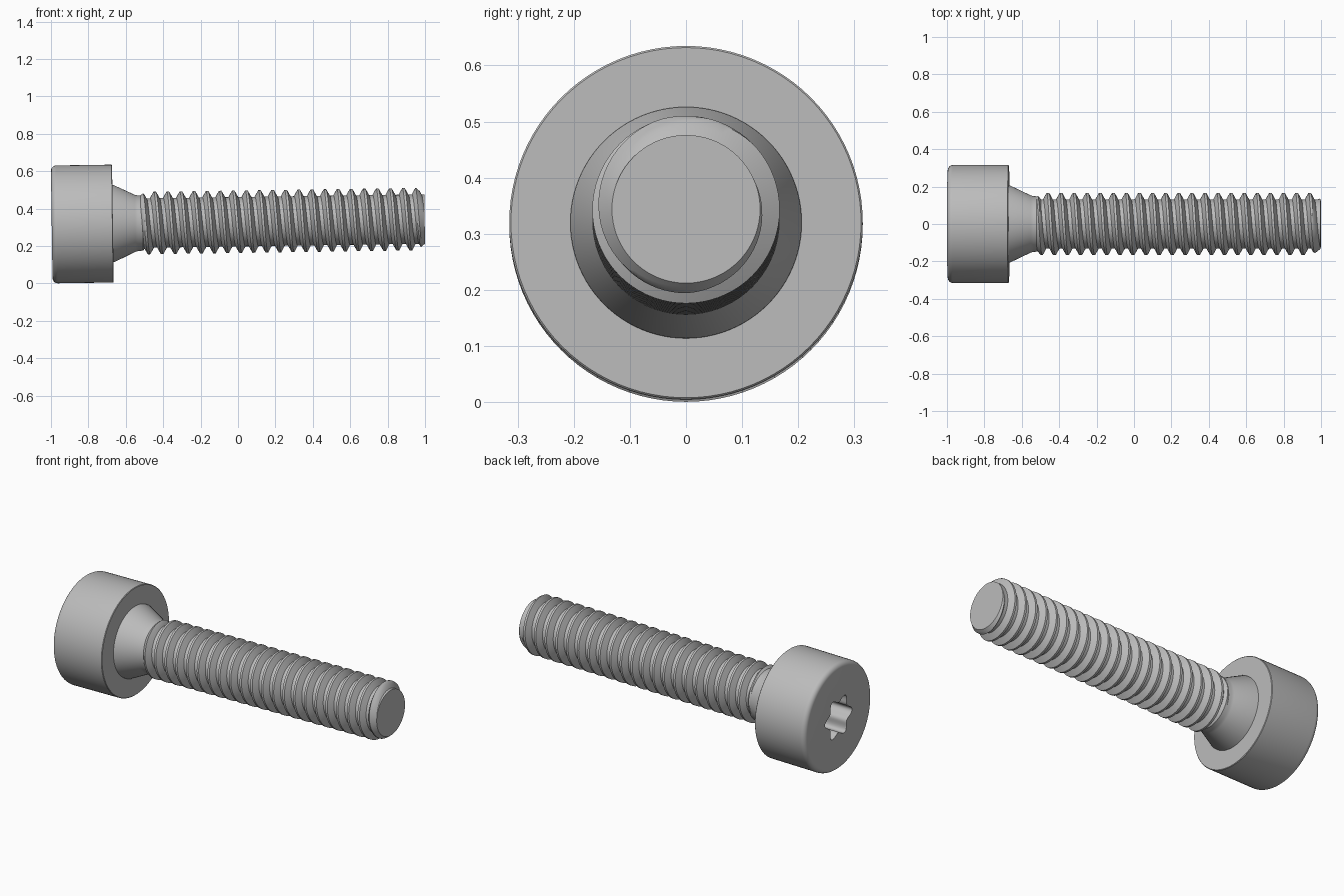
import bpy, bmesh
from math import sin, cos, pi, tau

cube = bpy.data.objects.get("Cube")
if cube:
    bpy.data.objects.remove(cube, do_unlink=True)

TILT = -0.0145      # the screw leans very slightly upward toward its tip
AXIS_Z = 0.3296
SIDES = 96

steel = bpy.data.materials.new("grey steel")
steel.use_nodes = True
grey = (0.5, 0.5, 0.5, 1)
steel.diffuse_color = grey
steel.node_tree.nodes["Principled BSDF"].inputs["Base Color"].default_value = grey


def finish(name, bm):
    """Turn a bmesh built along the x axis into a smooth shaded, tilted object."""
    bmesh.ops.recalc_face_normals(bm, faces=bm.faces)
    mesh = bpy.data.meshes.new(name)
    bm.to_mesh(mesh)
    bm.free()
    mesh.materials.append(steel)
    obj = bpy.data.objects.new(name, mesh)
    bpy.context.collection.objects.link(obj)
    obj.location.z = AXIS_Z
    obj.rotation_euler.y = TILT
    bpy.ops.object.select_all(action="DESELECT")
    obj.select_set(True)
    bpy.context.view_layer.objects.active = obj
    bpy.ops.object.shade_smooth_by_angle(angle=pi / 6)
    return obj


def lathe(name, profile):
    """Loft rings of (x, radius); a radius may be a function of the angle."""
    bm = bmesh.new()
    rings = []
    for x, radius in profile:
        ring = []
        for j in range(SIDES):
            a = tau * j / SIDES
            r = radius(a) if callable(radius) else radius
            ring.append(bm.verts.new((x, r * cos(a), r * sin(a))))
        rings.append(ring)
    for r0, r1 in zip(rings, rings[1:]):
        for j in range(SIDES):
            k = (j + 1) % SIDES
            bm.faces.new((r0[j], r0[k], r1[k], r1[j]))
    bm.faces.new(rings[0])
    bm.faces.new(rings[-1])
    return finish(name, bm)


def six_lobe(a):
    return 0.09 + 0.036 * ((1 + cos(6 * a)) / 2) ** 1.2


# Cylindrical head with a six-lobed drive socket and a rounded outer edge
FACE, UNDER, HEAD_R, ROUND = -0.996, -0.669, 0.315, 0.028
head = [(FACE + 0.16, six_lobe), (FACE, six_lobe)]
for i in range(7):
    t = pi / 2 * i / 6
    head.append((FACE + ROUND * (1 - cos(t)), HEAD_R - ROUND * (1 - sin(t))))
head += [(UNDER - 0.003, HEAD_R), (UNDER, HEAD_R - 0.003)]
lathe("head", head)

# Tapered neck under the head
lathe("neck", [(UNDER - 0.02, 0.207), (UNDER + 0.006, 0.206), (-0.55, 0.152),
               (-0.535, 0.149), (-0.51, 0.147), (-0.495, 0.13)])

# Threaded shank: a thread profile swept along a helix, trimmed at both ends
PITCH, ROOT, CREST = 0.07, 0.132, 0.167
START, END, COLS = -0.54, 0.998, 72
CREST_X = 0.957 - PITCH / 4
MID = (ROOT + CREST) / 2
tooth = [(-0.36, ROOT), (-0.23, MID), (-0.09, CREST), (0, CREST),
         (0.09, CREST), (0.23, MID), (0.36, ROOT), (0.5, ROOT)]

bm = bmesh.new()
rows = []
for turn in range(-23, 3):
    for frac, r in tooth:
        row = []
        for j in range(COLS):
            a = tau * j / COLS
            x = CREST_X + PITCH * (turn + frac + a / tau)
            x = min(max(x, START), END)
            rr = min(r, ROOT + 0.8 * (x - START), ROOT + 0.8 * (END - x))
            row.append(bm.verts.new((x, rr * cos(a), rr * sin(a))))
        rows.append(row)
step = len(tooth)
for i in range(len(rows) - step - 1):
    # the last column joins the first column one turn further along
    lo = rows[i] + [rows[i + step][0]]
    hi = rows[i + 1] + [rows[i + step + 1][0]]
    for j in range(COLS):
        bm.faces.new((lo[j], lo[j + 1], hi[j + 1], hi[j]))
bmesh.ops.remove_doubles(bm, verts=bm.verts, dist=0.00005)
loose = [v for v in bm.verts if not v.link_faces]
bmesh.ops.delete(bm, geom=loose, context="VERTS")
bmesh.ops.holes_fill(bm, edges=[e for e in bm.edges if e.is_boundary], sides=0)
finish("threaded_shank", bm)
